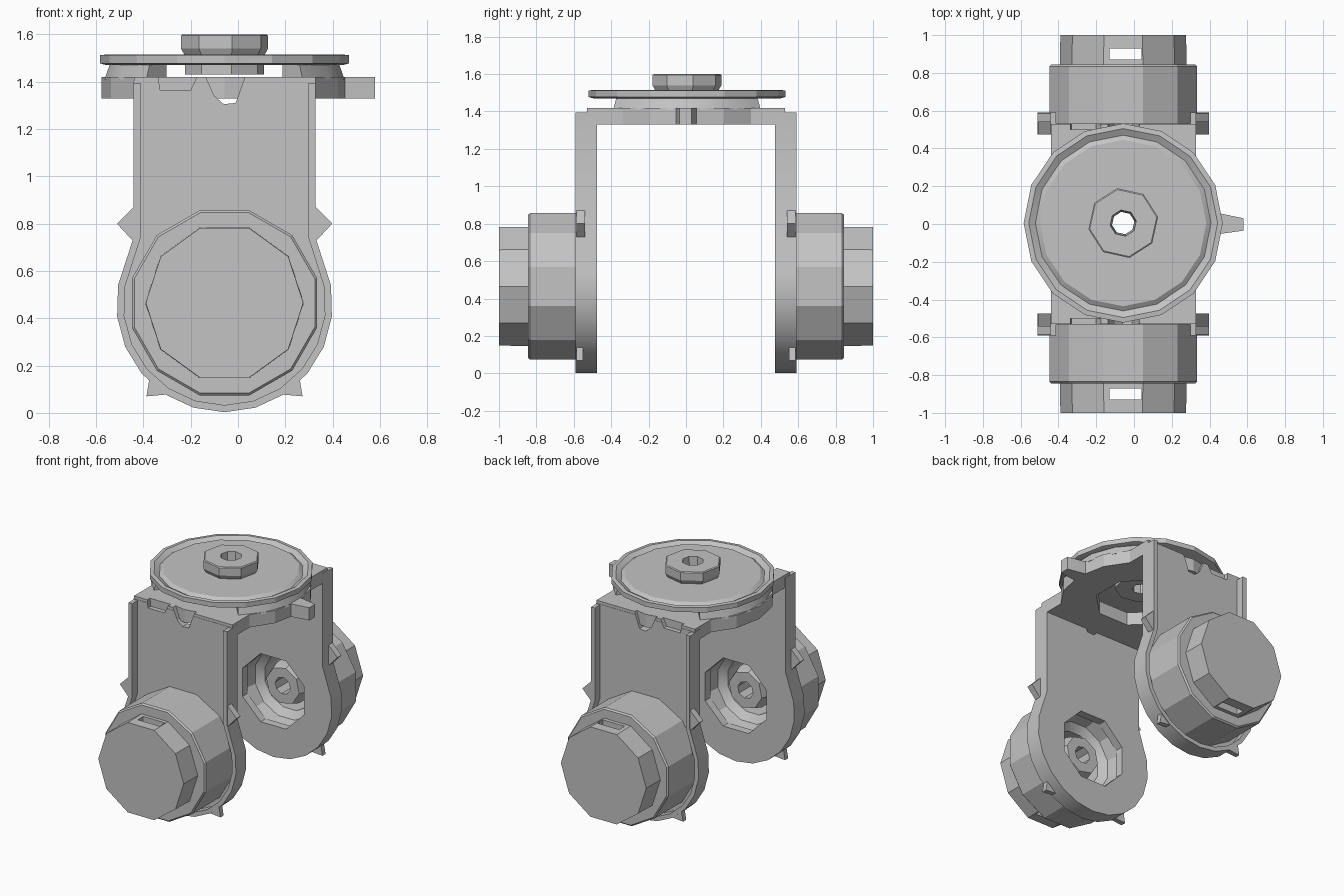
import bpy, bmesh, math
from mathutils import Matrix, Vector

if "Cube" in bpy.data.objects:
    bpy.data.objects.remove(bpy.data.objects["Cube"], do_unlink=True)

CX = -0.057          # symmetry line of bracket
POD_Z = 0.465        # height of the side bearings

metal = bpy.data.materials.new("plain_grey_metal")
metal.use_nodes = True
grey = (0.55, 0.55, 0.55, 1)
metal.diffuse_color = grey
metal.node_tree.nodes["Principled BSDF"].inputs["Base Color"].default_value = grey


def finish(name, bm):
    bmesh.ops.remove_doubles(bm, verts=bm.verts, dist=1e-5)
    bmesh.ops.recalc_face_normals(bm, faces=bm.faces)
    mesh = bpy.data.meshes.new(name)
    bm.to_mesh(mesh)
    bm.free()
    mesh.materials.append(metal)
    obj = bpy.data.objects.new(name, mesh)
    bpy.context.collection.objects.link(obj)
    return obj


def prism(name, outline, start, end, place):
    """Extrude a 2D outline; place(u, v, depth) gives the 3D point."""
    bm = bmesh.new()
    low, high = [[bm.verts.new(place(u, v, d)) for u, v in outline] for d in (start, end)]
    bm.faces.new(low)
    bm.faces.new(high)
    n = len(outline)
    for i in range(n):
        j = (i + 1) % n
        bm.faces.new((low[i], low[j], high[j], high[i]))
    return finish(name, bm)


def lathe(name, profile, sides, matrix, arc=(0, 360)):
    """Spin a closed (radius, height) profile around local z."""
    bm = bmesh.new()
    full = arc[1] - arc[0] == 360
    rings = []
    for i in range(sides if full else sides + 1):
        a = math.radians(arc[0] + (arc[1] - arc[0]) * i / sides)
        rings.append([bm.verts.new(matrix @ Vector((r * math.cos(a), r * math.sin(a), h)))
                      for r, h in profile])
    n = len(profile)
    for i in range(sides):
        a, b = rings[i], rings[(i + 1) % len(rings)]
        for k in range(n):
            m = (k + 1) % n
            if profile[k][0] or profile[m][0]:
                bm.faces.new((a[k], a[m], b[m], b[k]))
    if not full:
        bm.faces.new(rings[0])
        bm.faces.new(rings[-1])
    return finish(name, bm)


def cut(obj, *cutters):
    bpy.context.view_layer.objects.active = obj
    for cutter in cutters:
        mod = obj.modifiers.new("cut", 'BOOLEAN')
        mod.operation = 'DIFFERENCE'
        mod.object = cutter
        bpy.ops.object.modifier_apply(modifier=mod.name)
        bpy.data.objects.remove(cutter, do_unlink=True)


def upright(angle=0.0):
    return Matrix.Translation((CX, 0.005, 0)) @ Matrix.Rotation(math.radians(angle), 4, 'Z')


def arm_outline(inset, top):
    """Straight strap widening into a round lower end, open list from top to top."""
    half, radius = 0.385 - inset, 0.457 - inset
    points = [(CX - half, top), (CX - half, 0.74)]
    for i in range(13):
        a = math.radians(170 + i * 200 / 12)
        points.append((CX + radius * math.cos(a), 0.46 + radius * math.sin(a)))
    return points + [(CX + half, 0.74), (CX + half, top)]


notch = [(-0.15, 1.45), (-0.10, 1.34), (-0.06, 1.305), (-0.01, 1.31), (0.04, 1.45)]
slot = [(-0.34, 1.45), (-0.33, 1.365), (-0.20, 1.365), (-0.16, 1.45)]

# Top bridge
bridge = prism("bridge", [(-0.53, 1.33), (0.53, 1.33), (0.53, 1.42), (-0.53, 1.42)],
               -0.44, 0.327, lambda u, v, d: (d, u, v))
cut(bridge, lathe("bridge_cutter", [(0, 1.2), (0.3, 1.2), (0.3, 1.6), (0, 1.6)], 8, upright(22.5)))

for side, label in ((-1, "front"), (1, "back")):
    def on_side(u, v, d, s=side):
        return (u, s * d, v)

    # local z of a pod points outward along the y axis
    pod = Matrix.Translation((CX, 0, POD_Z)) @ Matrix.Rotation(math.radians(-90 * side), 4, 'X')

    def turned(angle):
        return pod @ Matrix.Rotation(math.radians(angle), 4, 'Z')

    # Arm plate with a raised rim along its edge
    arm = prism(label + "_arm", arm_outline(0, 1.40), 0.475, 0.532, on_side)
    cut(arm,
        lathe("hole_cutter", [(0, 0.4), (0.26, 0.4), (0.26, 0.7), (0, 0.7)], 8, turned(22.5)),
        prism("notch_cutter", notch, 0.44, 0.65, on_side),
        prism("slot_cutter", slot, 0.50, 0.65, on_side))
    cut(bridge,
        prism("notch_cutter", notch, 0.44, 0.65, on_side),
        prism("slot_cutter", slot, 0.50, 0.65, on_side))
    prism(label + "_arm_rim", arm_outline(0, 1.395) + arm_outline(0.03, 1.395)[::-1],
          0.53, 0.59, on_side)

    # Bearing cup, inner stepped ring, hollow spindle
    lathe(label + "_bearing_cup",
          [(0.27, 0.525), (0.405, 0.525), (0.405, 0.835), (0.395, 0.845),
           (0.2, 0.845), (0.2, 0.66), (0.25, 0.62)], 12, turned(15))
    lathe(label + "_spindle",
          [(0.06, 0.58), (0.13, 0.58), (0.15, 0.64), (0.15, 0.86), (0.06, 0.86)], 8, turned(10))

    # End cap with slots above and below
    cap = lathe(label + "_end_cap",
                [(0, 1.0), (0.333, 1.0), (0.335, 0.84), (0.27, 0.84), (0.27, 0.96), (0, 0.96)],
                10, turned(0))
    cut(cap, prism("cap_cutter", [(-0.13, -0.1), (0.04, -0.1), (0.04, 1.0), (-0.13, 1.0)],
                   0.87, 0.93, on_side))

    # Pointed lugs on the arm edges
    for x_side, edge in ((-1, "right"), (1, "left")):
        def lug_place(u, v, d, s=side, m=x_side):
            return (CX + m * u, s * d, v)
        prism(f"{label}_{edge}_upper_lug", [(0.37, 0.72), (0.39, 0.73), (0.455, 0.80),
                                            (0.385, 0.87), (0.37, 0.87)], 0.54, 0.585, lug_place)
        prism(f"{label}_{edge}_lower_lug", [(0.22, 0.08), (0.33, 0.07), (0.315, 0.16)],
              0.55, 0.585, lug_place)

# Round bridge flange and the pointer tab at its left
lathe("bridge_flange", [(0.3, 1.33), (0.52, 1.33), (0.52, 1.42), (0.3, 1.42)], 16, upright())
prism("pointer_tab", [(0.40, -0.06), (0.58, -0.035), (0.58, 0.03), (0.46, 0.055), (0.40, 0.06)],
      1.33, 1.42, lambda u, v, d: (u, v, d))

# Curved spacers holding up the turntable
for start, label in ((-50, "left"), (130, "right")):
    lathe(label + "_spacer", [(0.38, 1.41), (0.515, 1.41), (0.49, 1.48), (0.38, 1.48)],
          5, upright(), (start, start + 100))

# Turntable with a groove near its rim, and the hollow hub
lathe("turntable", [(0.08, 1.47), (0.50, 1.47), (0.527, 1.478), (0.527, 1.512), (0.50, 1.515),
                    (0.465, 1.495), (0.44, 1.512), (0.08, 1.512)], 16, upright())
lathe("hub", [(0.06, 1.43), (0.17, 1.43), (0.17, 1.51), (0.187, 1.54), (0.187, 1.595),
              (0.18, 1.6), (0.07, 1.6)], 8, upright(10))

# Crisp flat facets with gentle curves smoothed
for obj in bpy.context.scene.objects:
    if obj.type == 'MESH':
        bpy.ops.object.select_all(action='DESELECT')
        obj.select_set(True)
        bpy.context.view_layer.objects.active = obj
        bpy.ops.object.shade_smooth_by_angle(angle=math.radians(20))
